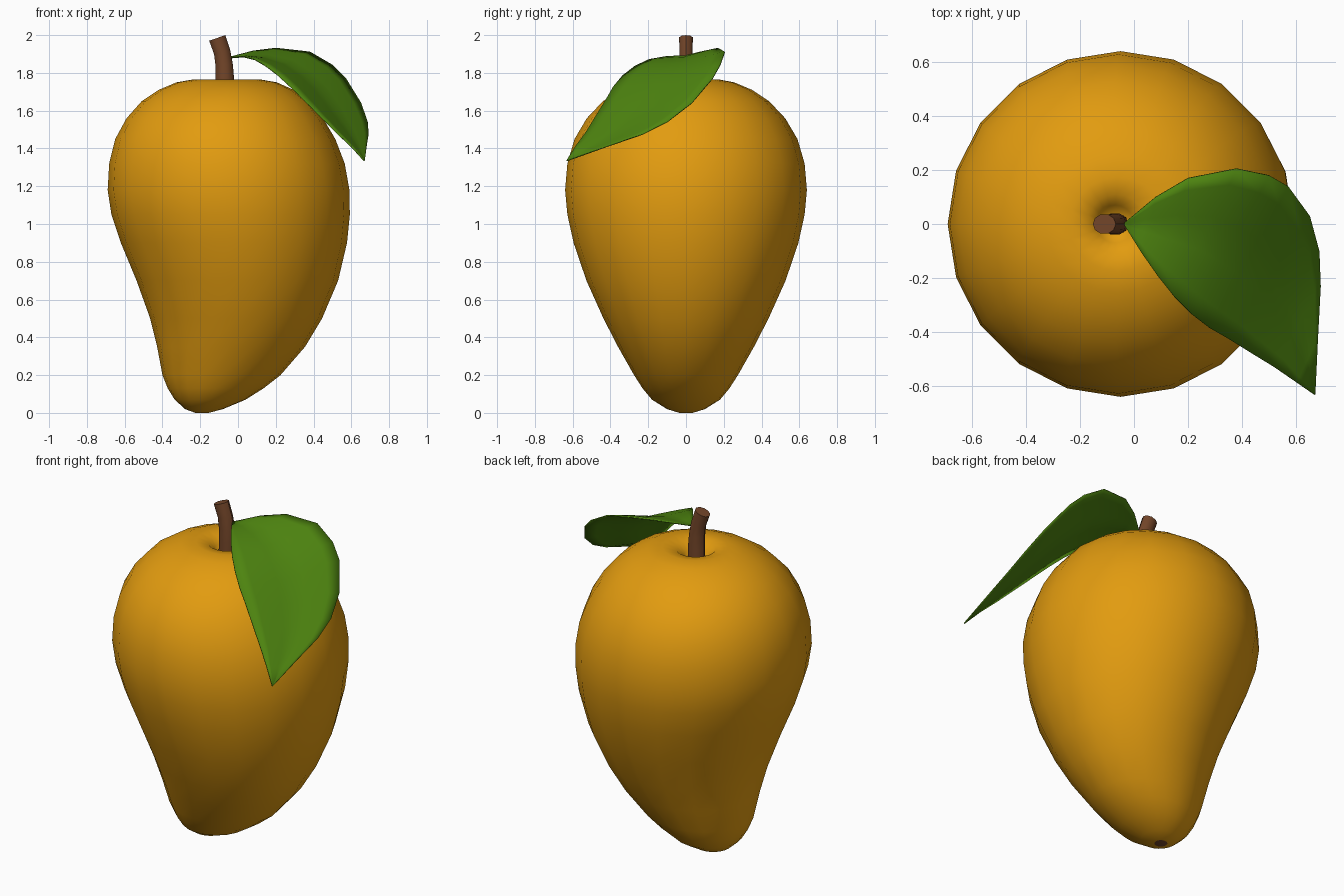
import bpy, bmesh, math
from mathutils import Vector

if "Cube" in bpy.data.objects:
    bpy.data.objects.remove(bpy.data.objects["Cube"])


def material(name, rgb):
    m = bpy.data.materials.new(name)
    m.diffuse_color = (*rgb, 1)
    m.use_nodes = True
    m.node_tree.nodes["Principled BSDF"].inputs["Base Color"].default_value = m.diffuse_color
    return m


SKIN = material("mango orange", (0.76, 0.33, 0.005))
BROWN = material("stem brown", (0.17, 0.06, 0.022))
GREEN = material("leaf green", (0.075, 0.23, 0.005))


def finish(name, bm, mats, angle):
    bmesh.ops.recalc_face_normals(bm, faces=bm.faces)
    me = bpy.data.meshes.new(name)
    bm.to_mesh(me)
    bm.free()
    ob = bpy.data.objects.new(name, me)
    bpy.context.collection.objects.link(ob)
    for m in mats:
        me.materials.append(m)
    bpy.ops.object.select_all(action='DESELECT')
    ob.select_set(True)
    bpy.context.view_layer.objects.active = ob
    bpy.ops.object.shade_smooth_by_angle(angle=math.radians(angle))
    return ob


def loft(bm, rings):
    """Bridge closed rings of points, cap both ends; returns the two caps."""
    vs = [[bm.verts.new(p) for p in r] for r in rings]
    n = len(vs[0])
    for a, b in zip(vs, vs[1:]):
        for i in range(n):
            j = (i + 1) % n
            bm.faces.new((a[i], a[j], b[j], b[i]))
    return bm.faces.new(vs[0]), bm.faces.new(vs[-1])


# Fruit: z, left x, right x, half depth in y
PROFILE = [
    (0.0, -0.225, -0.155, 0.035), (0.02, -0.28, -0.08, 0.10),
    (0.07, -0.335, 0.04, 0.18), (0.13, -0.372, 0.135, 0.23),
    (0.20, -0.40, 0.225, 0.275), (0.35, -0.428, 0.355, 0.36),
    (0.50, -0.465, 0.445, 0.437), (0.70, -0.537, 0.53, 0.527),
    (0.90, -0.62, 0.577, 0.595), (1.05, -0.67, 0.592, 0.628),
    (1.18, -0.69, 0.59, 0.64), (1.32, -0.682, 0.565, 0.628),
    (1.45, -0.65, 0.515, 0.59), (1.56, -0.59, 0.45, 0.525),
    (1.65, -0.51, 0.375, 0.44), (1.71, -0.42, 0.295, 0.35),
    (1.75, -0.325, 0.205, 0.255), (1.765, -0.24, 0.12, 0.175),
    (1.755, -0.175, 0.045, 0.11), (1.72, -0.14, 0.0, 0.07),
    (1.68, -0.11, -0.03, 0.04),
]
SIDES = 20
rings = []
for z, l, r, d in PROFILE:
    c, w = (l + r) / 2, (r - l) / 2
    rings.append([(c + w * math.cos(2 * math.pi * i / SIDES),
                   d * math.sin(2 * math.pi * i / SIDES), z) for i in range(SIDES)])
bm = bmesh.new()
tip, _ = loft(bm, rings)
tip.material_index = 1          # small dark spot under the fruit
finish("fruit", bm, [SKIN, BROWN], 80)

# Stem: short bent tube
path = [(-0.07, 1.66, 0.05), (-0.07, 1.77, 0.049), (-0.073, 1.84, 0.046),
        (-0.084, 1.91, 0.044), (-0.11, 1.985, 0.045)]
rings = []
for k, (x, z, rad) in enumerate(path):
    a, b = path[max(k - 1, 0)], path[min(k + 1, len(path) - 1)]
    t = Vector((b[0] - a[0], 0, b[1] - a[1])).normalized()
    side = Vector((t.z, 0, -t.x))
    rings.append([Vector((x, 0, z)) + side * rad * math.cos(i * math.pi / 5)
                  + Vector((0, 0.84 * rad * math.sin(i * math.pi / 5), 0)) for i in range(10)])
bm = bmesh.new()
loft(bm, rings)
finish("stem", bm, [BROWN], 40)

# Leaf: surface between a back edge and a front edge, sagging at the midrib
BACK = [(-0.035, 0.005, 1.885), (0.08, 0.10, 1.915), (0.20, 0.17, 1.93),
        (0.38, 0.205, 1.91), (0.50, 0.18, 1.84), (0.57, 0.14, 1.77),
        (0.65, 0.03, 1.64), (0.685, -0.10, 1.54), (0.69, -0.23, 1.475),
        (0.68, -0.42, 1.41), (0.67, -0.63, 1.335)]
FRONT = [(-0.035, -0.005, 1.88), (0.03, -0.11, 1.885), (0.09, -0.195, 1.87),
         (0.15, -0.27, 1.835), (0.215, -0.335, 1.785), (0.28, -0.385, 1.725),
         (0.35, -0.425, 1.655), (0.43, -0.475, 1.575), (0.52, -0.53, 1.485),
         (0.60, -0.585, 1.41), (0.668, -0.632, 1.335)]
bm = bmesh.new()
CROSS = 8
grid = []
for k, (p, q) in enumerate(zip(BACK, FRONT)):
    p, q = Vector(p), Vector(q)
    sag = 0.05 * (q - p).length
    row = []
    for i in range(CROSS + 1):
        t = i / CROSS
        v = p.lerp(q, t)
        v.z -= sag * (1 - abs(2 * t - 1)) ** 1.3
        row.append(bm.verts.new(v))
    grid.append(row)
for a, b in zip(grid, grid[1:]):
    for i in range(CROSS):
        bm.faces.new((a[i], b[i], b[i + 1], a[i + 1]))
leaf = finish("leaf", bm, [GREEN], 60)
solid = leaf.modifiers.new("thickness", 'SOLIDIFY')
solid.thickness = 0.006
solid.offset = 0
